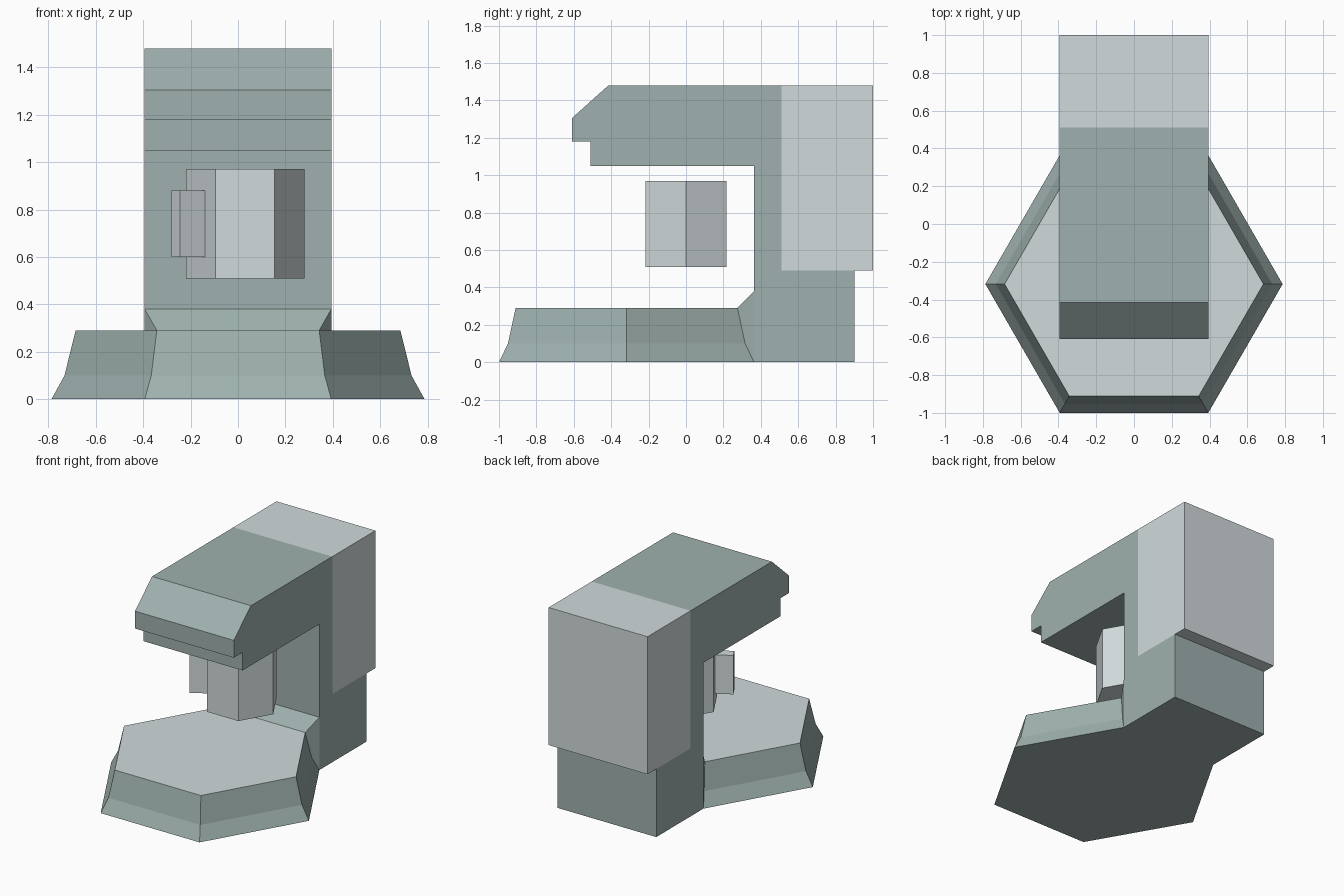
import bpy, bmesh
from math import cos, sin, pi
from mathutils import Matrix, Vector

default = bpy.data.objects.get("Cube")
if default:
    bpy.data.objects.remove(default, do_unlink=True)


def material(name, rgb):
    m = bpy.data.materials.new(name)
    m.use_nodes = True
    m.diffuse_color = (*rgb, 1)
    bsdf = next(n for n in m.node_tree.nodes if n.type == 'BSDF_PRINCIPLED')
    bsdf.inputs["Base Color"].default_value = (*rgb, 1)
    return m


sage = material("sage grey", (0.345, 0.44, 0.425))
pale = material("pale grey", (0.64, 0.70, 0.71))


def finish(name, bm, *mats):
    bmesh.ops.recalc_face_normals(bm, faces=bm.faces)
    mesh = bpy.data.meshes.new(name)
    bm.to_mesh(mesh)
    bm.free()
    for m in mats:
        mesh.materials.append(m)
    ob = bpy.data.objects.new(name, mesh)
    bpy.context.collection.objects.link(ob)
    return ob


def prism(name, outline, direction, mat):
    """Extrude a closed outline of 3D points along a direction."""
    bm = bmesh.new()
    face = bm.faces.new([bm.verts.new(p) for p in outline])
    out = bmesh.ops.extrude_face_region(bm, geom=[face], use_keep_orig=True)
    moved = [v for v in out["geom"] if isinstance(v, bmesh.types.BMVert)]
    bmesh.ops.translate(bm, verts=moved, vec=direction)
    return finish(name, bm, mat)


def hexagon(radius, cx, cy, z):
    return [Vector((cx + radius * cos(i * pi / 3), cy + radius * sin(i * pi / 3), z))
            for i in range(6)]


HALF = 0.3935      # half width of the body
COLUMN = 0.363     # front of the column
SPLIT = 0.51       # where the tank begins
TOP = 1.48

# Body: column and overhanging head with a chamfered nose
side = [(COLUMN, 0), (COLUMN, 1.05), (-0.51, 1.05), (-0.51, 1.18), (-0.61, 1.18),
        (-0.61, 1.305), (-0.415, TOP), (SPLIT, TOP), (SPLIT, 0.49), (0.9, 0.49), (0.9, 0)]
prism("body", [(-HALF, y, z) for y, z in side], (2 * HALF, 0, 0), sage)

# Water tank at the back
tank = [(SPLIT, 0.49), (SPLIT, TOP), (1, TOP), (1, 0.49)]
prism("water_tank", [(-HALF, y, z) for y, z in tank], (2 * HALF, 0, 0), pale)

# Hexagonal base with sloped sides, ramped up into the column
bm = bmesh.new()
rings = [[bm.verts.new(p) for p in hexagon(r, 0, -0.318, z)]
         for r, z in ((2 * HALF, 0), (0.732, 0.1), (0.685, 0.29))]
bm.faces.new(rings[0])
tray = bm.faces.new(rings[2])
for low, high in zip(rings, rings[1:]):
    for i in range(6):
        if i != 1:  # the back side meets the column
            j = (i + 1) % 6
            bm.faces.new((low[i], low[j], high[j], high[i]))
ramp = [bm.verts.new((x, COLUMN, 0.38)) for x in (HALF, -HALF)]
bm.faces.new((rings[2][1], ramp[0], ramp[1], rings[2][2]))
bm.faces.new((rings[0][1], ramp[0], ramp[1], rings[0][2]))
for k in (0, 1):
    corner = [ring[k + 1] for ring in rings]
    bm.faces.new((corner[0], ramp[k], corner[1]))
    bm.faces.new((corner[1], ramp[k], corner[2]))
tray.material_index = 1
finish("base", bm, sage, pale)

# Cup
CUP_X, CUP_R = 0.03, 0.25
prism("cup", hexagon(CUP_R, CUP_X, 0, 0.51), (0, 0, 0.46), pale)

# Handle: flat slab on the cup's front side face
angle = 7 * pi / 6
depth = 0.121
reach = CUP_R * cos(pi / 6) + depth / 2
bm = bmesh.new()
bmesh.ops.create_cube(bm, size=1)
bmesh.ops.transform(bm, verts=bm.verts, matrix=(
    Matrix.Translation((CUP_X, 0, 0.74)) @ Matrix.Rotation(angle, 4, 'Z')
    @ Matrix.Translation((reach, 0, 0)) @ Matrix.Diagonal((depth, 0.07, 0.28, 1))))
finish("cup_handle", bm, pale)
